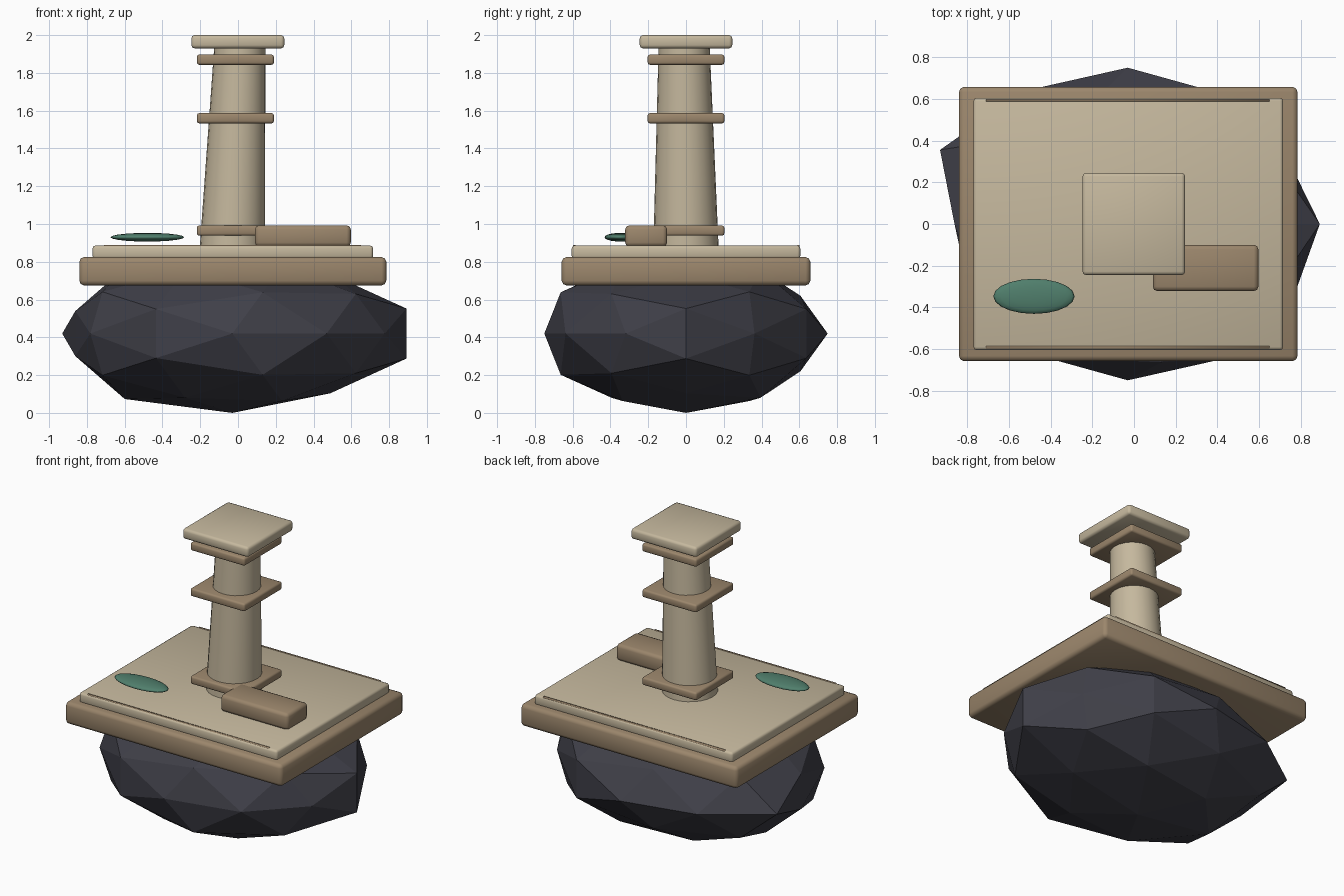
import bpy, bmesh, math
from mathutils import Vector

if "Cube" in bpy.data.objects:
    bpy.data.objects.remove(bpy.data.objects["Cube"])


def material(name, rgb):
    m = bpy.data.materials.new(name)
    m.use_nodes = True
    m.diffuse_color = (*rgb, 1)
    m.node_tree.nodes["Principled BSDF"].inputs["Base Color"].default_value = (*rgb, 1)
    return m


cream = material("pale sandstone", (0.56, 0.48, 0.34))
brown = material("brown sandstone", (0.33, 0.24, 0.15))
slate = material("dark rock", (0.05, 0.05, 0.065))
green = material("moss green", (0.08, 0.21, 0.15))


def finish(name, bm, mat, smooth=True, bevel=0):
    mesh = bpy.data.meshes.new(name)
    bmesh.ops.recalc_face_normals(bm, faces=bm.faces)
    bm.to_mesh(mesh)
    bm.free()
    ob = bpy.data.objects.new(name, mesh)
    bpy.context.collection.objects.link(ob)
    mesh.materials.append(mat)
    for p in mesh.polygons:
        p.use_smooth = smooth
    if bevel:
        mod = ob.modifiers.new("soft_edges", "BEVEL")
        mod.width = bevel
        mod.segments = 2
    return ob


def box(name, x, y, z, mat, bevel):
    """Soft-edged block between (low, high) limits on each axis."""
    bm = bmesh.new()
    bmesh.ops.create_cube(bm, size=1)
    for v in bm.verts:
        v.co = [(a + b) / 2 + c * (b - a) for c, (a, b) in zip(v.co, (x, y, z))]
    return finish(name, bm, mat, True, bevel)


# Faceted floating rock, with a few corners pushed in or out
bumps = [((0.95, 0, 0.31), 1.02), ((-0.95, 0, 0.31), 0.92),
         ((-0.85, 0.53, 0), 1.06), ((-0.89, -0.45, 0), 0.93),
         ((0.89, 0.45, 0), 0.92), ((0.85, -0.53, 0), 0.95),
         ((0.59, 0, 0.81), 0.93), ((-0.59, 0, 0.81), 1.02),
         ((0.16, -0.85, 0.5), 1.04), ((-0.16, 0.85, 0.5), 0.95)]
bm = bmesh.new()
bmesh.ops.create_icosphere(bm, subdivisions=2, radius=1)
for v in bm.verts:
    d = Vector((v.co.x, -v.co.z, v.co.y))
    key = Vector((d.x, d.y, abs(d.z)))
    k = next((f for p, f in bumps if (key - Vector(p)).length < 0.1), 1)
    v.co = Vector((d.x * 0.95, d.y * 0.75, d.z * 0.42)) * k + Vector((-0.03, 0, 0.42))
finish("rock_base", bm, slate, False)

# Stepped platform with thin trim lines
box("platform_slab", (-0.84, 0.785), (-0.658, 0.658), (0.675, 0.825), brown, 0.025)
box("platform_top", (-0.77, 0.715), (-0.605, 0.605), (0.815, 0.886), cream, 0.015)
for side, y in (("front", -0.592), ("back", 0.595)):
    box(side + "_trim", (-0.71, 0.65), (y - 0.006, y + 0.006), (0.87, 0.888), brown, 0)

# Tapered, slightly leaning column
bm = bmesh.new()
bmesh.ops.create_cone(bm, cap_ends=True, segments=24, radius1=0.173, radius2=0.135, depth=1)
for v in bm.verts:
    t = v.co.z + 0.5
    v.co = (v.co.x - 0.03 + 0.04 * t, v.co.y - 0.01 * t, 0.87 + 1.08 * t)
column = finish("column", bm, cream)
for p in column.data.polygons:
    p.use_smooth = abs(p.normal.z) < 0.9

# Square bands and capstone
for name, z in (("lower", 0.965), ("middle", 1.56), ("upper", 1.87)):
    box(name + "_band", (-0.218, 0.19), (-0.203, 0.203), (z - 0.027, z + 0.027), brown, 0.012)
box("capstone", (-0.247, 0.245), (-0.245, 0.245), (1.93, 2.0), cream, 0.017)

# Loose block and moss patch on the platform
box("loose_block", (0.09, 0.597), (-0.322, -0.1), (0.88, 0.993), brown, 0.022)
bm = bmesh.new()
bmesh.ops.create_uvsphere(bm, u_segments=20, v_segments=10, radius=1)
for v in bm.verts:
    v.co = (v.co.x * 0.195 - 0.48, v.co.y * 0.084 - 0.347, v.co.z * 0.023 + 0.93)
finish("moss_patch", bm, green)
